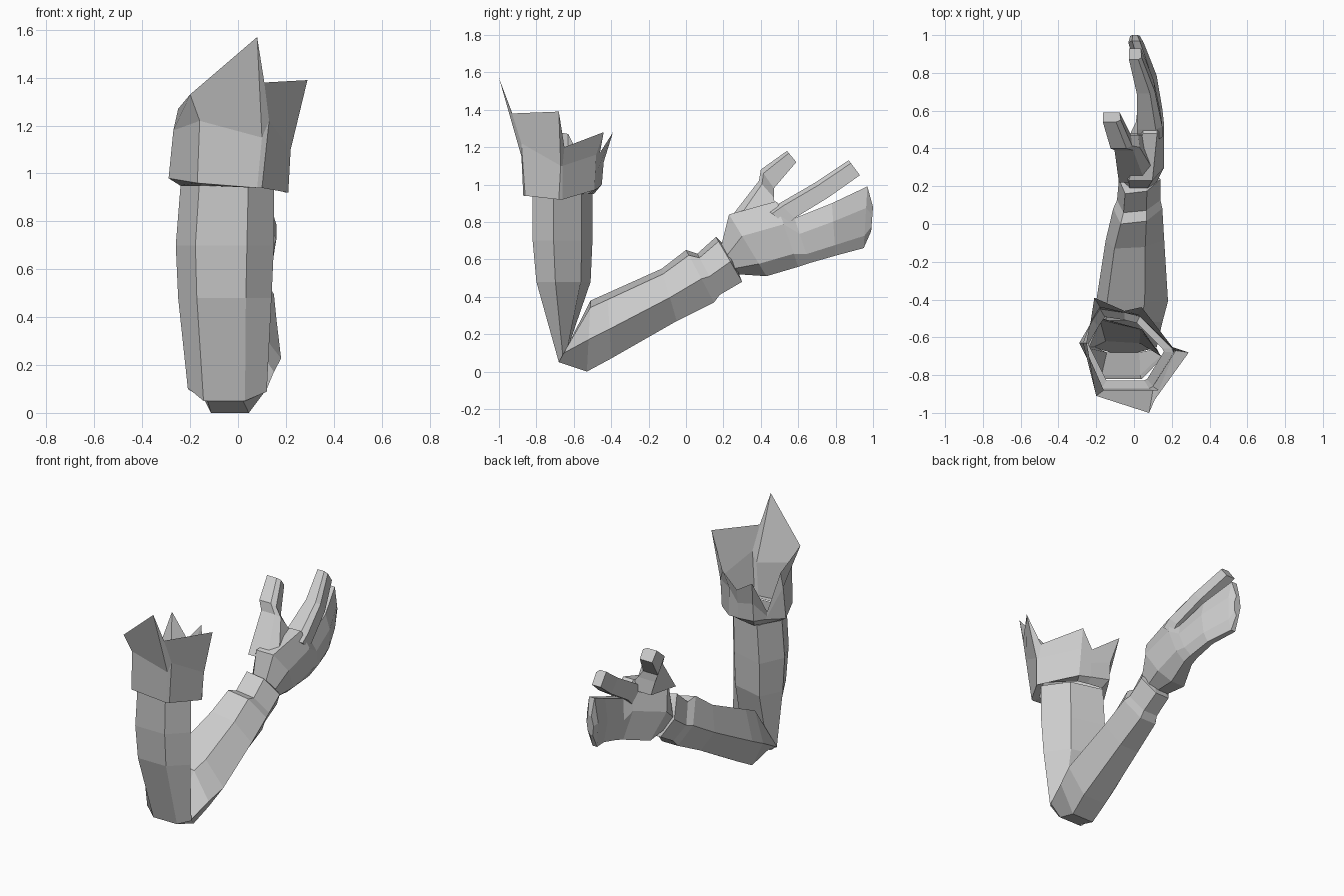
import bpy
import bmesh

cube = bpy.data.objects.get("Cube")
if cube:
    bpy.data.objects.remove(cube, do_unlink=True)

grey = bpy.data.materials.new("plain grey")
grey.use_nodes = True
GREY = (0.6, 0.6, 0.6, 1)
grey.diffuse_color = GREY
grey.node_tree.nodes["Principled BSDF"].inputs["Base Color"].default_value = GREY


def skin(name, rings, cap_start=True, cap_end=True):
    """Join closed rings of points into a flat-shaded surface."""
    bm = bmesh.new()
    loops = [[bm.verts.new(p) for p in ring] for ring in rings]
    n = len(loops[0])
    for a, b in zip(loops, loops[1:]):
        for i in range(n):
            j = (i + 1) % n
            bm.faces.new((a[i], a[j], b[j], b[i]))
    if cap_start:
        bm.faces.new(loops[0][::-1])
    if cap_end:
        bm.faces.new(loops[-1])
    bmesh.ops.recalc_face_normals(bm, faces=bm.faces)
    mesh = bpy.data.meshes.new(name)
    bm.to_mesh(mesh)
    bm.free()
    mesh.materials.append(grey)
    obj = bpy.data.objects.new(name, mesh)
    bpy.context.collection.objects.link(obj)
    return obj


def section(profile, top, bottom, x0, x1):
    """Place a profile across x0..x1 and from top to bottom, both (y, z)."""
    mid, half = (x0 + x1) / 2, (x1 - x0) / 2
    return [(mid + u * half,
             top[0] + (bottom[0] - top[0]) * v,
             top[1] + (bottom[1] - top[1]) * v) for u, v in profile]


def limb(name, profile, sections, cap_start=True, cap_end=True):
    return skin(name, [section(profile, *s) for s in sections], cap_start, cap_end)


UPPER = [(-.6, 0), (.45, 0), (1, .35), (.45, .82), (-.64, 1), (-1, .5)]
FORE = [(-.7, 0), (.35, .1), (1, .55), (.4, 1), (-.5, 1), (-1, .55)]
HAND = [(-.5, 0), (.5, 0), (1, .35), (.8, .8), (.2, 1), (-.6, 1), (-1, .5)]
FINGER = [(-.9, 0), (.5, 0), (1, .2), (.9, 1), (-.9, 1)]

# Upper arm: hollow tube, open inside the sleeve, closing at the elbow crease
limb("upper_arm", UPPER, [
    ((-.82, .95), (-.50, .95), -.24, .15),
    ((-.82, .70), (-.50, .70), -.26, .15),
    ((-.80, .48), (-.51, .48), -.25, .14),
    ((-.68, .05), (-.62, .16), -.21, .12)], False, False)

# Forearm, elbow to the ridge before the wrist
limb("forearm", FORE, [
    ((-.62, .16), (-.68, .05), -.21, .12),
    ((-.51, .38), (-.53, .00), -.20, .15),
    ((-.42, .42), (-.40, .07), -.20, .18),
    ((-.13, .55), (-.05, .27), -.15, .16),
    ((.00, .65), (.15, .37), -.11, .15)])

# Wrist with its ridges
limb("wrist", FORE, [
    ((.00, .65), (.15, .37), -.11, .15),
    ((.06, .63), (.18, .41), -.09, .14),
    ((.16, .72), (.30, .48), -.08, .14),
    ((.20, .68), (.28, .53), -.06, .12)])

# Palm running on into the fingers that are held together
limb("palm_and_fingers", HAND, [
    ((.19, .68), (.28, .52), -.07, .12),
    ((.23, .84), (.43, .51), -.09, .16),
    ((.48, .91), (.60, .56), .01, .16),
    ((.58, .82), (.66, .58), .02, .15),
    ((.78, .90), (.80, .62), .02, .12),
    ((.97, .99), (.95, .66), -.03, .05),
    ((1.0, .88), (.99, .75), -.02, .03)])

# Thumb
limb("thumb", FINGER, [
    ((.22, .80), (.48, .84), -.09, .11),
    ((.39, 1.02), (.47, .93), -.11, .03),
    ((.40, 1.08), (.47, .98), -.13, -.01),
    ((.54, 1.18), (.59, 1.12), -.17, -.07)])

# Pointing finger
limb("index_finger", FINGER, [
    ((.44, .86), (.54, .78), .01, .15),
    ((.50, .90), (.58, .82), .01, .15),
    ((.69, 1.01), (.76, .93), .01, .11),
    ((.87, 1.13), (.93, 1.05), -.03, .04)])

# Torn sleeve: one column per edge, as hem, middle and ragged tip
COLUMNS = [
    ((-.17, -.87, .96), (-.16, -.88, 1.22), (-.20, -.91, 1.33)),
    ((.08, -.87, .94), (.10, -.88, 1.15), (.08, -1.0, 1.57)),
    ((.10, -.86, .94), (.13, -.88, 1.22), (.11, -.93, 1.38)),
    ((.21, -.68, .92), (.22, -.67, 1.10), (.29, -.68, 1.39)),
    ((.20, -.66, .92), (.21, -.66, 1.10), (.20, -.65, 1.20)),
    ((.03, -.49, .97), (.02, -.48, 1.16), (.04, -.44, 1.28)),
    ((-.05, -.47, .98), (-.05, -.47, 1.08), (-.05, -.46, 1.17)),
    ((-.18, -.45, 1.0), (-.18, -.44, 1.12), (-.21, -.39, 1.28)),
    ((-.22, -.51, 1.0), (-.23, -.52, 1.02), (-.23, -.52, 1.05)),
    ((-.29, -.63, .98), (-.27, -.63, 1.18), (-.25, -.63, 1.27))]
hem, middle, tips = zip(*COLUMNS)
CX, CY = -.05, -.66
inner_hem = [(CX + (x - CX) * .8, CY + (y - CY) * .8, .95) for x, y, z in hem]
skin("torn_sleeve", [inner_hem, hem, middle, tips], False, False)
